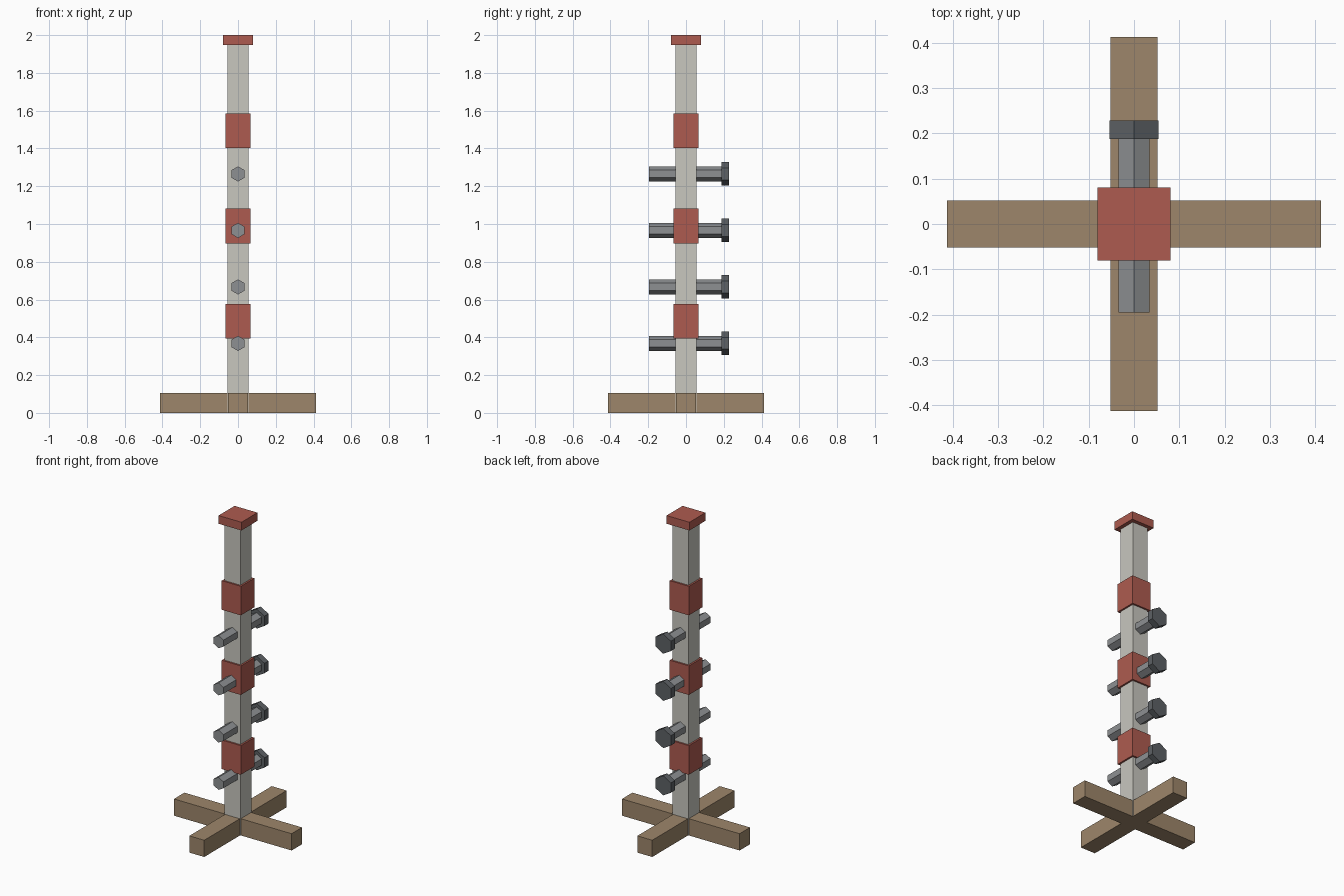
import bpy, bmesh
from math import radians
from mathutils import Matrix

if "Cube" in bpy.data.objects:
    bpy.data.objects.remove(bpy.data.objects["Cube"])


def material(name, rgb):
    m = bpy.data.materials.new(name)
    m.diffuse_color = (*rgb, 1)
    m.use_nodes = True
    m.node_tree.nodes["Principled BSDF"].inputs["Base Color"].default_value = m.diffuse_color
    return m


WOOD = material("wood", (0.34, 0.24, 0.145))
PAINT = material("pale_paint", (0.58, 0.57, 0.52))
RED = material("red_paint", (0.42, 0.105, 0.08))
STEEL = material("steel", (0.27, 0.28, 0.29))
DARK = material("dark_steel", (0.11, 0.12, 0.13))


def finish(name, bm, mat):
    bmesh.ops.recalc_face_normals(bm, faces=bm.faces)
    me = bpy.data.meshes.new(name)
    bm.to_mesh(me)
    bm.free()
    me.materials.append(mat)
    ob = bpy.data.objects.new(name, me)
    bpy.context.collection.objects.link(ob)
    return ob


def square_block(name, half, z0, z1, mat):
    bm = bmesh.new()
    bmesh.ops.create_cube(bm, size=1, matrix=Matrix.Translation((0, 0, (z0 + z1) / 2))
                          @ Matrix.Diagonal((2 * half, 2 * half, z1 - z0, 1)))
    return finish(name, bm, mat)


def hex_rod(name, radius, y0, y1, z, mat):
    # six-sided rod along y with a corner pointing straight up
    bm = bmesh.new()
    bmesh.ops.create_cone(bm, cap_ends=True, segments=6, radius1=radius, radius2=radius,
                          depth=y1 - y0, matrix=Matrix.Translation((0, (y0 + y1) / 2, z))
                          @ Matrix.Rotation(radians(90), 4, 'X'))
    # make sure the corner is up, whichever way the primitive starts
    if max(v.co.z for v in bm.verts) - z < radius * 0.95:
        bmesh.ops.rotate(bm, verts=bm.verts, cent=(0, 0, z),
                         matrix=Matrix.Rotation(radians(30), 3, 'Y'))
    return finish(name, bm, mat)


# crossed foot beams as one extruded plus outline
L, W, H = 0.412, 0.052, 0.106
outline = []
corners = [(W, -W), (L, -W), (L, W)]
for _ in range(4):
    outline += corners
    corners = [(-y, x) for x, y in corners]  # quarter turn
bm = bmesh.new()
face = bm.faces.new([bm.verts.new((x, y, 0)) for x, y in outline])
top = bmesh.ops.extrude_face_region(bm, geom=[face], use_keep_orig=True)["geom"]
bmesh.ops.translate(bm, vec=(0, 0, H), verts=[g for g in top if isinstance(g, bmesh.types.BMVert)])
finish("cross_base", bm, WOOD)

# post, cap and painted bands
square_block("post", 0.056, 0.003, 1.96, PAINT)
square_block("cap", 0.08, 1.948, 2.0, RED)
for i, z in enumerate((0.393, 0.898, 1.402)):
    square_block(f"band_{i + 1}", 0.067, z, z + 0.184, RED)

# bolts running through the post
for i in range(4):
    z = 0.368 + 0.299 * i
    hex_rod(f"bolt_shaft_{i + 1}", 0.040, -0.195, 0.195, z, STEEL)
    hex_rod(f"bolt_head_{i + 1}", 0.062, 0.188, 0.228, z, DARK)
